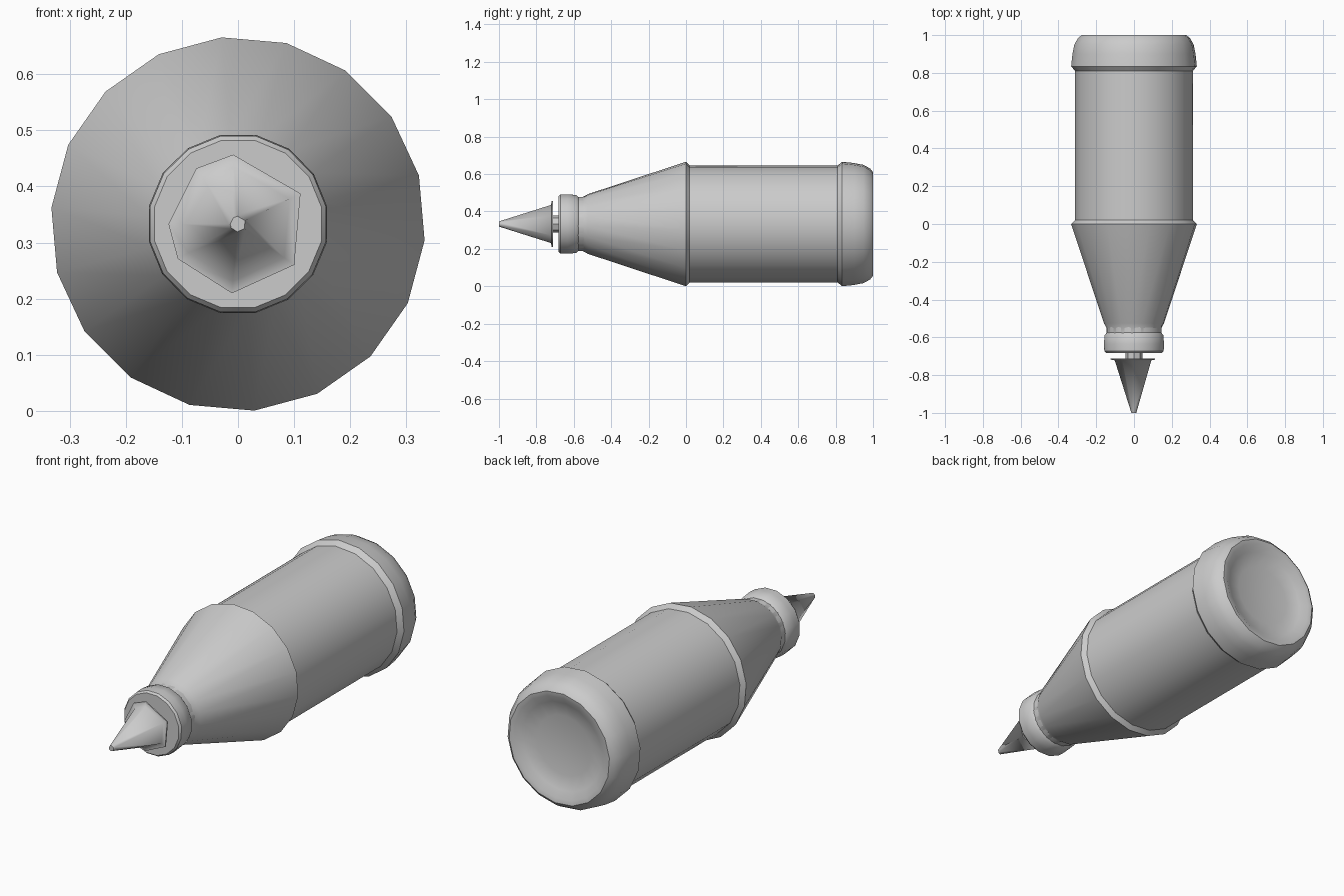
import bpy, bmesh
from math import sin, cos, radians

if "Cube" in bpy.data.objects:
    bpy.data.objects.remove(bpy.data.objects["Cube"])

AXIS_Z = 0.333


def lathe(name, profile, angles, sharp=35):
    """Revolve (y, radius) points around the bottle's lengthwise axis."""
    bm = bmesh.new()
    rings = []
    for y, r in profile:
        if r == 0:
            rings.append([bm.verts.new((0, y, AXIS_Z))])
        else:
            rings.append([bm.verts.new((r * cos(radians(a)), y, AXIS_Z + r * sin(radians(a))))
                          for a in angles])
    n = len(angles)
    for a, b in zip(rings, rings[1:]):
        for i in range(n):
            j = (i + 1) % n
            if len(a) == 1:
                bm.faces.new((a[0], b[i], b[j]))
            elif len(b) == 1:
                bm.faces.new((a[i], b[0], a[j]))
            else:
                bm.faces.new((a[i], b[i], b[j], a[j]))
    bmesh.ops.recalc_face_normals(bm, faces=bm.faces)
    mesh = bpy.data.meshes.new(name)
    bm.to_mesh(mesh)
    bm.free()
    obj = bpy.data.objects.new(name, mesh)
    bpy.context.collection.objects.link(obj)
    bpy.ops.object.select_all(action='DESELECT')
    obj.select_set(True)
    bpy.context.view_layer.objects.active = obj
    bpy.ops.object.shade_smooth_by_angle(angle=radians(sharp))
    return obj


def even(n, phase):
    return [phase + 360 * i / n for i in range(n)]


# bottle: dished base, heel band, grip wall, shoulder rim, tapered shoulder, neck
lathe("bottle_body", [
    (0.955, 0), (0.96, 0.15), (0.975, 0.22), (0.997, 0.255), (1.0, 0.278),
    (0.985, 0.297), (0.95, 0.317), (0.90, 0.327), (0.835, 0.334), (0.81, 0.313),
    (0.02, 0.313), (0.0, 0.334), (-0.525, 0.16), (-0.55, 0.146),
    (-0.59, 0.146), (-0.59, 0)], even(18, 15))

# screw collar
lathe("cap_collar", [
    (-0.545, 0), (-0.545, 0.147), (-0.575, 0.147), (-0.588, 0.158), (-0.635, 0.162),
    (-0.672, 0.160), (-0.682, 0.152), (-0.682, 0)], even(16, 11))

# thin stem between collar and nozzle
lathe("nozzle_stem", [(-0.67, 0), (-0.67, 0.045), (-0.725, 0.045), (-0.725, 0)], even(8, 0))

# faceted pointed nozzle with a thin flange
lathe("nozzle_tip", [
    (-0.712, 0), (-0.712, 0.124), (-0.718, 0.124), (-0.722, 0.102),
    (-0.99, 0.017), (-1.0, 0.014), (-1.0, 0)],
    [26, 94, 127, 180, 210, 265, 324], 70)
